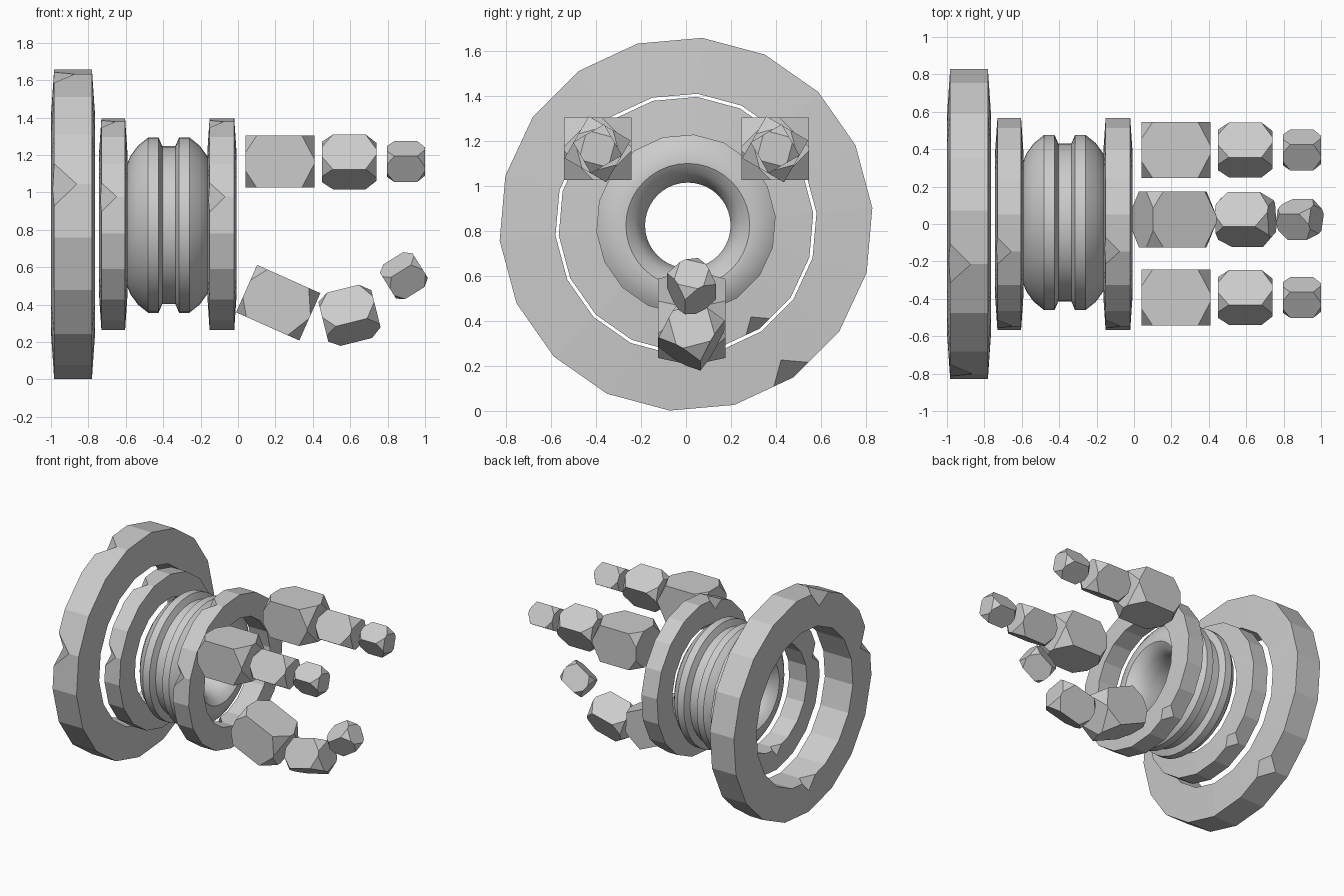
import bpy, bmesh, math
from mathutils import Matrix, Vector

if "Cube" in bpy.data.objects:
    bpy.data.objects.remove(bpy.data.objects["Cube"])

CZ = 0.83  # height of the shared ring axis

grey = bpy.data.materials.new("stone grey")
grey.diffuse_color = (0.6, 0.6, 0.6, 1)
grey.use_nodes = True
grey.node_tree.nodes["Principled BSDF"].inputs["Base Color"].default_value = grey.diffuse_color


def add_object(name, bm):
    bmesh.ops.recalc_face_normals(bm, faces=bm.faces)
    mesh = bpy.data.meshes.new(name)
    bm.to_mesh(mesh)
    bm.free()
    mesh.materials.append(grey)
    ob = bpy.data.objects.new(name, mesh)
    bpy.context.collection.objects.link(ob)
    return ob


def lathe(profile, sides, offset=0.0):
    """Sweep a closed (x, radius) profile around the x axis."""
    bm = bmesh.new()
    loops = []
    for i in range(sides):
        a = math.radians(offset) + 2 * math.pi * i / sides
        loops.append([bm.verts.new((x, r * math.cos(a), r * math.sin(a)))
                      for x, r in profile])
    n = len(profile)
    for i in range(sides):
        p, q = loops[i], loops[(i + 1) % sides]
        for j in range(n):
            k = (j + 1) % n
            bm.faces.new((p[j], p[k], q[k], q[j]))
    return bm, loops


def chipped_ring(name, x, scale, width):
    """Faceted ring, slightly wider at its inner edge, with broken corners."""
    ro, ri = 0.831 * scale, 0.582 * scale
    wi, wo = width / 2, width / 2 - 0.017 * scale
    bm, loops = lathe([(-wi, ri), (-wo, ro), (wo, ro), (wi, ri)], 18, 5)
    # (side index, profile corner, chip size)
    chips = [(8, 1, 0.12), (5, 1, 0.11), (15, 2, 0.095), (13, 0, 0.08)]
    for i, j, size in chips:
        bmesh.ops.bevel(bm, geom=[loops[i][j]], offset=size * scale,
                        segments=1, affect='VERTICES', clamp_overlap=True)
    bmesh.ops.translate(bm, verts=bm.verts, vec=(x, 0, CZ))
    return add_object(name, bm)


def stone(name, centre, size, cut_near, cut_far, twist, tilt):
    """Block with all corners cut off; each cut is (along x, across)."""
    bm = bmesh.new()
    h = Vector(size) / 2
    for sx in (-1, 1):
        cx, c = cut_far if sx > 0 else cut_near
        for sy in (-1, 1):
            for sz in (-1, 1):
                for dx, dy, dz in ((cx, 0, 0), (0, c, 0), (0, 0, c)):
                    bm.verts.new((sx * (h.x - dx), sy * (h.y - dy), sz * (h.z - dz)))
    bmesh.ops.convex_hull(bm, input=bm.verts)
    bmesh.ops.dissolve_limit(bm, angle_limit=0.01, verts=bm.verts, edges=bm.edges)
    m = (Matrix.Translation(centre)
         @ Matrix.Rotation(math.radians(tilt), 4, 'Y')
         @ Matrix.Rotation(math.radians(twist), 4, 'X'))
    bmesh.ops.transform(bm, matrix=m, verts=bm.verts)
    return add_object(name, bm)


# Rings: large base ring and two wrist rings
chipped_ring("base_ring", -0.882, 1.0, 0.236)
chipped_ring("wrist_ring_back", -0.667, 0.683, 0.15)
chipped_ring("wrist_ring_front", -0.086, 0.683, 0.155)

# Smooth grooved hub between the wrist rings
half = [(0.035, 0.422), (0.055, 0.469), (0.11, 0.469), (0.165, 0.425),
        (0.205, 0.37), (0.23, 0.31), (0.23, 0.275), (0.2, 0.235),
        (0.15, 0.205), (0.08, 0.19)]
profile = half + [(-x, r) for x, r in reversed(half)]
bm, _ = lathe(profile, 40)
bmesh.ops.translate(bm, verts=bm.verts, vec=(-0.37, 0.008, CZ - 0.005))
hub = add_object("hub", bm)
bpy.context.view_layer.objects.active = hub
hub.select_set(True)
bpy.ops.object.shade_smooth_by_angle(angle=math.radians(32))

# Finger stones: size, near cut, far cut, twist
SEGMENTS = [
    ("knuckle", (0.37, 0.30, 0.277), (0.06, 0.09), (0.068, 0.13), 0),
    ("middle", (0.29, 0.215, 0.215), (0.058, 0.075), (0.058, 0.09), -30),
    ("tip", (0.203, 0.16, 0.16), (0.04, 0.055), (0.04, 0.065), -60),
]
STRAIGHT = [(0.225, 1.165, 0), (0.595, 1.163, 0), (0.897, 1.165, 0)]
CURLED = [(0.215, 0.41, 24), (0.597, 0.343, -14), (0.888, 0.555, -32)]
FINGERS = [("left_finger", -0.393, STRAIGHT), ("right_finger", 0.396, STRAIGHT),
           ("thumb", 0.025, CURLED)]

for finger, y, places in FINGERS:
    for (part, size, near, far, twist), (x, z, tilt) in zip(SEGMENTS, places):
        stone(f"{finger}_{part}", (x, y, z), size, near, far, twist, tilt)
